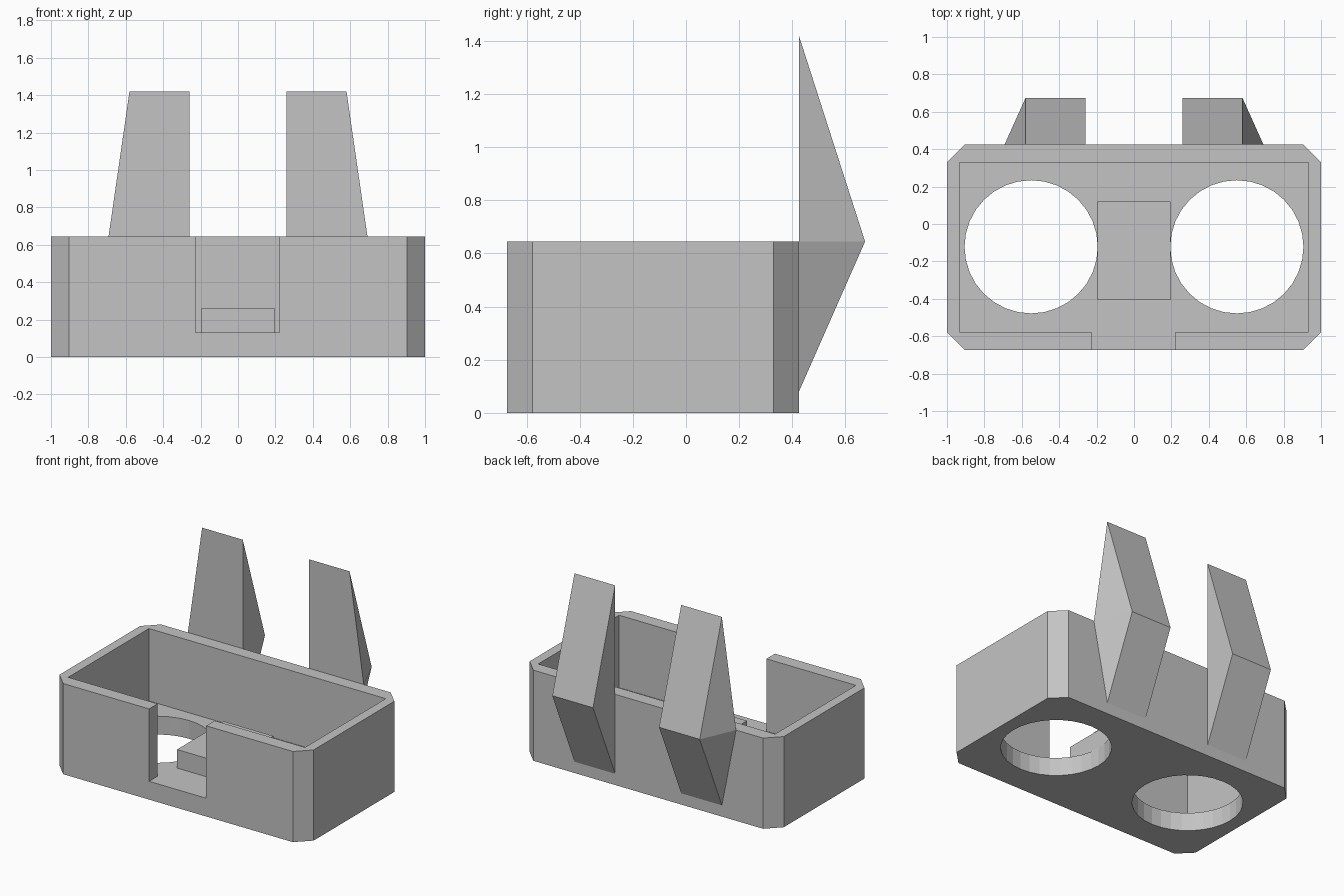
import bpy
import bmesh
from math import cos, sin, tau

cube = bpy.data.objects.get("Cube")
if cube:
    bpy.data.objects.remove(cube, do_unlink=True)

GREY = (0.55, 0.55, 0.55, 1.0)
grey = bpy.data.materials.new("plain grey")
grey.use_nodes = True
grey.diffuse_color = GREY
grey.node_tree.nodes["Principled BSDF"].inputs["Base Color"].default_value = GREY

# Main dimensions
FRONT, BACK = -0.674, 0.425
HEIGHT, FLOOR = 0.645, 0.13
CHAMFER = 0.096


def finish(name, bm):
    bmesh.ops.recalc_face_normals(bm, faces=bm.faces)
    mesh = bpy.data.meshes.new(name)
    bm.to_mesh(mesh)
    bm.free()
    mesh.materials.append(grey)
    obj = bpy.data.objects.new(name, mesh)
    bpy.context.collection.objects.link(obj)
    return obj


def prism(name, outline, bottom, top):
    bm = bmesh.new()
    base = bm.faces.new([bm.verts.new((x, y, bottom)) for x, y in outline])
    result = bmesh.ops.extrude_face_region(bm, geom=[base])
    raised = [v for v in result["geom"] if isinstance(v, bmesh.types.BMVert)]
    bmesh.ops.translate(bm, verts=raised, vec=(0, 0, top - bottom))
    if not any(len(f.verts) == len(outline) and f.calc_center_median().z <= bottom + 1e-5
               for f in bm.faces):
        bm.faces.new([v for v in bm.verts if abs(v.co.z - bottom) < 1e-5])
    return finish(name, bm)


def rectangle(x0, x1, y0, y1):
    return [(x0, y0), (x1, y0), (x1, y1), (x0, y1)]


def cut(target, cutter):
    cutter.hide_render = True
    mod = target.modifiers.new("cut", 'BOOLEAN')
    mod.operation = 'DIFFERENCE'
    mod.solver = 'EXACT'
    mod.object = cutter
    bpy.context.view_layer.objects.active = target
    bpy.ops.object.modifier_apply(modifier=mod.name)
    bpy.data.objects.remove(cutter, do_unlink=True)


# Tray with chamfered vertical corners
c = CHAMFER
outline = [(-1 + c, FRONT), (1 - c, FRONT), (1, FRONT + c), (1, BACK - c),
           (1 - c, BACK), (-1 + c, BACK), (-1, BACK - c), (-1, FRONT + c)]
tray = prism("tray", outline, 0, HEIGHT)

# Hollow inside and front opening
cut(tray, prism("cavity_cutter", rectangle(-0.932, 0.932, -0.578, 0.33), FLOOR, 1))
cut(tray, prism("opening_cutter", rectangle(-0.228, 0.221, -0.8, -0.5), FLOOR, 1))

# Two round holes through the floor
SIDES, RADIUS = 32, 0.356
for side in (-1, 1):
    circle = [(side * 0.55 + RADIUS * cos(tau * i / SIDES),
               -0.122 + RADIUS * sin(tau * i / SIDES)) for i in range(SIDES)]
    cut(tray, prism("hole_cutter", circle, -0.1, FLOOR + 0.1))

# Raised block between the holes
prism("centre_block", rectangle(-0.196, 0.195, -0.405, 0.12), FLOOR, 0.262)


# Pointed fins on the back, with a bulging outer side
def fin(name, side):
    bm = bmesh.new()

    def point(x, y, z):
        return bm.verts.new((side * x, y, z))

    inner, outer, bulge = 0.26, 0.58, 0.692
    tip_y, top_z, low_z = 0.674, 1.42, 0.08
    in_top, in_low = point(inner, BACK, top_z), point(inner, BACK, low_z)
    in_tip = point(inner, tip_y, HEIGHT)
    out_top, out_low = point(outer, BACK, top_z), point(outer, BACK, low_z)
    out_tip = point(outer, tip_y, HEIGHT)
    out_mid = point(bulge, BACK, HEIGHT)
    for verts in ((in_top, in_tip, in_low),
                  (in_top, out_top, out_tip, in_tip),
                  (in_tip, out_tip, out_low, in_low),
                  (out_top, out_mid, out_tip),
                  (out_mid, out_low, out_tip),
                  (in_top, in_low, out_low, out_mid, out_top)):
        bm.faces.new(verts)
    return finish(name, bm)


fin("left_fin", 1)
fin("right_fin", -1)
